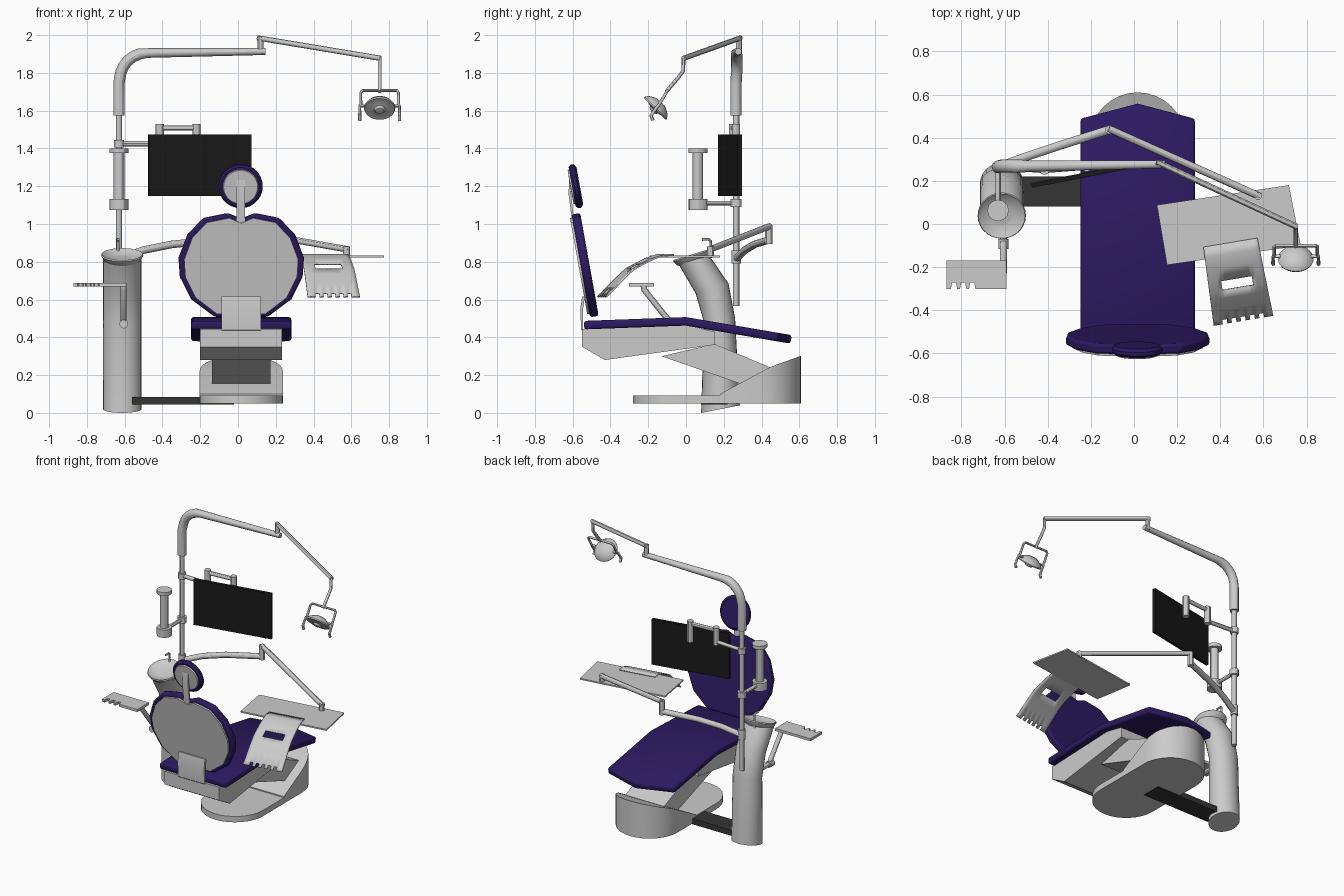
import bpy, bmesh
from math import sin, cos, pi, radians
from mathutils import Vector, Matrix

if "Cube" in bpy.data.objects:
    bpy.data.objects.remove(bpy.data.objects["Cube"])


def material(name, rgb):
    m = bpy.data.materials.new(name)
    m.diffuse_color = (*rgb, 1)
    m.use_nodes = True
    m.node_tree.nodes["Principled BSDF"].inputs["Base Color"].default_value = m.diffuse_color
    return m


BLUE = material("upholstery_blue", (0.025, 0.01, 0.12))
BLACK = material("matte_black", (0.01, 0.01, 0.01))
DARK = material("dark_grey", (0.035, 0.035, 0.035))


def finish(name, bm, mat=None, bevel=0, matrix=None, recalc=True):
    if recalc:
        bmesh.ops.recalc_face_normals(bm, faces=bm.faces)
    me = bpy.data.meshes.new(name)
    bm.to_mesh(me)
    bm.free()
    ob = bpy.data.objects.new(name, me)
    bpy.context.collection.objects.link(ob)
    if mat:
        me.materials.append(mat)
    if matrix:
        ob.matrix_world = matrix
    if bevel:
        b = ob.modifiers.new("bevel", 'BEVEL')
        b.width, b.segments = bevel, 2
    return ob


def prism(name, pts, axis, lo, hi, **kw):
    """Extrude a 2D outline along X, Y or Z."""
    put = {'X': lambda a, b, t: (t, a, b), 'Y': lambda a, b, t: (a, t, b), 'Z': lambda a, b, t: (a, b, t)}[axis]
    bm = bmesh.new()
    A = [bm.verts.new(put(a, b, lo)) for a, b in pts]
    B = [bm.verts.new(put(a, b, hi)) for a, b in pts]
    bm.faces.new(A)
    bm.faces.new(B)
    for i in range(len(pts)):
        j = (i + 1) % len(pts)
        bm.faces.new((A[i], A[j], B[j], B[i]))
    return finish(name, bm, **kw)


def tube(name, pts, r, radii=None):
    """Round bar along a path."""
    cu = bpy.data.curves.new(name, 'CURVE')
    cu.dimensions, cu.bevel_depth, cu.bevel_resolution, cu.use_fill_caps = '3D', r, 4, True
    sp = cu.splines.new('POLY')
    sp.points.add(len(pts) - 1)
    for i, p in enumerate(pts):
        sp.points[i].co = (*p, 1)
        sp.points[i].radius = radii[i] if radii else 1
    ob = bpy.data.objects.new(name, cu)
    bpy.context.collection.objects.link(ob)
    return ob


def lathe(name, prof, loc, tilt=0, **kw):
    """Revolve (radius, height) around Z, then tilt about X."""
    bm = bmesh.new()
    vs = [bm.verts.new((r, 0, z)) for r, z in prof]
    es = [bm.edges.new(p) for p in zip(vs, vs[1:])]
    bmesh.ops.spin(bm, geom=vs + es, axis=(0, 0, 1), cent=(0, 0, 0), steps=28, angle=2 * pi)
    bmesh.ops.remove_doubles(bm, verts=bm.verts, dist=1e-4)
    return finish(name, bm, matrix=Matrix.Translation(loc) @ Matrix.Rotation(radians(tilt), 4, 'X'), **kw)


def sheet(name, rows, thick, skip=(), **kw):
    """Grid surface with thickness below it; skip holds removed cells."""
    bm = bmesh.new()
    g = [[bm.verts.new(p) for p in row] for row in rows]
    for i in range(len(g) - 1):
        for j in range(len(g[0]) - 1):
            if (i, j) not in skip:
                bm.faces.new((g[i][j], g[i][j + 1], g[i + 1][j + 1], g[i + 1][j]))
    bevel = kw.pop("bevel", 0)
    ob = finish(name, bm, recalc=False, **kw)
    s = ob.modifiers.new("thickness", 'SOLIDIFY')
    s.thickness, s.offset = thick, -1
    if bevel:
        b = ob.modifiers.new("bevel", 'BEVEL')
        b.width, b.segments = bevel, 2
    return ob


CX = 0.017
# base plate and rear pedestal cover
R = 0.222
arc = [(CX + R * cos(a), R * sin(a)) for a in (pi * i / 16 for i in range(17))]
back = [(x, y + 0.388) for x, y in arc]
prism("base_plate", back + [(x, -0.058 - y) for x, y in reversed(arc)], 'Z', 0.05, 0.092)


def cover_z(y):
    return 0.1 + (y - 0.18) * 0.537 if y < 0.45 else 0.245 + (y - 0.45) * 0.357


bm = bmesh.new()
for x, y in back + [(CX - R, 0.18), (CX + R, 0.18)]:
    bm.verts.new((x, y, 0.09))
    bm.verts.new((x, y, cover_z(y)))
bmesh.ops.convex_hull(bm, input=bm.verts)
finish("pedestal_cover", bm)
prism("floor_link", [(-0.56, 0.08), (-0.02, 0.08), (-0.02, 0.22), (-0.56, 0.22)], 'Z', 0.045, 0.085, mat=DARK)

# lift arm and seat frame
prism("lift_arm", [(-0.13, 0.3), (0.15, 0.365), (0.46, 0.235), (0.3, 0.15)], 'X', CX - 0.155, CX + 0.155)
prism("seat_frame", [(-0.55, 0.445), (-0.55, 0.35), (-0.43, 0.28), (0.15, 0.36), (0.15, 0.43), (0, 0.465)],
      'X', CX - 0.217, CX + 0.217)

# seat cushion
W = 0.265
sheet("seat_cushion", [[(CX - W, y, z), (CX, y + d, z - d * 0.165), (CX + W, y, z)] for y, z, d in
                       ((-0.54, 0.487, 0), (0, 0.507, 0), (0.49, 0.423, 0.07))],
      0.045, mat=BLUE, bevel=0.012)

# backrest, tilted back
TILT = 10.2
tilted = Matrix.Translation((CX, -0.485, 0.505)) @ Matrix.Rotation(radians(TILT), 4, 'X')
half = [(0.07, 0.56), (0.2, 0.534), (0.285, 0.445), (0.332, 0.32), (0.325, 0.22), (0.265, 0.1), (0.14, 0.005)]
outline = [(0, 0.53)] + half + [(-x, z) for x, z in reversed(half)]
prism("backrest_cushion", outline, 'Y', -0.022, 0.024, mat=BLUE, bevel=0.012, matrix=tilted)
prism("backrest_shell", [(x * 0.91, 0.28 + (z - 0.28) * 0.93) for x, z in outline], 'Y', -0.034, -0.02, matrix=tilted)
prism("backrest_bracket", [(-0.545, 0.43), (-0.555, 0.44), (-0.56, 0.55), (-0.55, 0.615), (-0.535, 0.615), (-0.545, 0.55)],
      'X', CX - 0.105, CX + 0.105)

# headrest
head = Vector((CX - 0.003, -0.583, 1.2))
lathe("headrest_cushion", [(0, -0.021), (0.1, -0.021), (0.117, -0.008), (0.117, 0.008), (0.105, 0.02), (0, 0.02)],
      head, 90 + TILT, mat=BLUE)
lathe("headrest_shell", [(0, 0.018), (0.095, 0.018), (0.09, 0.028), (0, 0.03)], head, 90 + TILT)
prism("headrest_bar", [(-0.61, 1.25), (-0.618, 1.24), (-0.622, 1.16), (-0.598, 0.97), (-0.588, 0.97), (-0.608, 1.16)],
      'X', CX - 0.025, CX + 0.02)

# water unit column: rings given by their front and rear (y, z) points
UX = -0.613
bm = bmesh.new()
rings = []
for (y0, z0), (y1, z1) in [((0.08, 0), (0.285, 0.04)), ((0.095, 0.48), (0.26, 0.5)),
                           ((0.052, 0.63), (0.225, 0.685)), ((-0.038, 0.785), (0.122, 0.835))]:
    ring = []
    for i in range(24):
        c, s = cos(i * pi / 12), sin(i * pi / 12)
        ring.append(bm.verts.new((UX + 0.102 * s, (y0 + y1 + c * (y1 - y0)) / 2, (z0 + z1 + c * (z1 - z0)) / 2)))
    rings.append(ring)
for a, b in zip(rings, rings[1:]):
    for i in range(24):
        bm.faces.new((a[i - 1], a[i], b[i], b[i - 1]))
bm.faces.new(rings[0])
bm.faces.new(rings[-1])
finish("unit_column", bm)
lathe("rinse_bowl", [(0, -0.03), (0.06, -0.03), (0.098, -0.005), (0.112, 0.02), (0.108, 0.027), (0.095, 0.018),
                     (0.055, 0.004), (0.045, 0.003), (0, 0.003)], (UX, 0.045, 0.815), 17)
tube("bowl_faucet", [(-0.635, 0.13, 0.82), (-0.635, 0.13, 0.91), (-0.635, 0.12, 0.92), (-0.635, 0.085, 0.918)], 0.007)

# assistant instrument holder
teeth = []
for i in range(3):
    x = -0.735 - i * 0.042
    teeth += [(x, -0.302), (x - 0.006, -0.272), (x - 0.024, -0.272), (x - 0.03, -0.302)]
prism("assistant_holder", [(-0.87, -0.17), (-0.59, -0.17), (-0.59, -0.302)] + teeth + [(-0.87, -0.302)], 'Z', 0.67, 0.688)
tube("assistant_arm", [(-0.605, 0.1, 0.47), (-0.605, -0.08, 0.47), (-0.605, -0.1, 0.5), (-0.605, -0.22, 0.65),
                       (-0.605, -0.225, 0.675)], 0.016)
tube("assistant_arm_pivot", [(-0.605, -0.07, 0.47), (-0.605, -0.115, 0.47)], 0.023)

# main pole and overhead light arm
PX, PY = -0.63, 0.265
tube("pole", [(PX, PY, 0.565), (PX, PY, 1.6)], 0.017)
bend = [(-0.485 - 0.14 * cos(a), 0.268, 1.765 + 0.14 * sin(a)) for a in (pi / 12 * i for i in range(1, 7))]
tube("overhead_arm", [(PX, PY, 1.575), (PX, PY, 1.75)] + bend + [(0.145, 0.277, 1.913)], 0.03,
     [1] * 7 + [0.85, 0.6])
tube("light_joint", [(0.118, 0.28, 1.9), (0.118, 0.28, 1.992)], 0.016)
tube("light_arm", [(0.105, 0.288, 1.985), (0.755, -0.013, 1.877)], 0.014)
tube("light_drop", [(0.75, -0.012, 1.885), (0.75, -0.015, 1.81), (0.75, -0.045, 1.77), (0.75, -0.105, 1.7)], 0.01)

# operating light
lathe("light_head", [(0, -0.035), (0.035, -0.032), (0.07, -0.012), (0.083, 0.008), (0.08, 0.016), (0.055, 0.014),
                     (0.03, 0.02), (0.022, 0.032), (0, 0.036)], (0.75, -0.155, 1.62), 135)
tube("light_yoke", [(0.65, -0.15, 1.62), (0.65, -0.105, 1.695), (0.66, -0.1, 1.707), (0.84, -0.1, 1.707),
                    (0.85, -0.105, 1.695), (0.85, -0.15, 1.62)], 0.008)
for s, side in ((-1, "left"), (1, "right")):
    tube("light_handle_" + side, [(0.75 + s * 0.07, -0.15, 1.625), (0.75 + s * 0.105, -0.15, 1.625),
                                  (0.75 + s * 0.105, -0.185, 1.575), (0.75 + s * 0.105, -0.175, 1.548)], 0.009)

# monitor and its bracket
turn = Matrix.Translation((-0.202, 0.232, 1.312)) @ Matrix.Rotation(radians(11), 4, 'Z')
prism("monitor", [(-0.277, -0.163), (0.277, -0.163), (0.277, 0.163), (-0.277, 0.163)], 'Y', -0.011, 0.011,
      mat=BLACK, matrix=turn)
tube("monitor_collar", [(PX, PY, 1.405), (PX, PY, 1.445)], 0.027)
tube("monitor_arm", [(PX, PY, 1.425), (-0.415, 0.25, 1.425)], 0.014)
tube("monitor_link", [(-0.415, 0.25, 1.508), (-0.22, 0.265, 1.508)], 0.014)
for name, x, y, z in (("outer", -0.415, 0.25, 1.405), ("inner", -0.22, 0.265, 1.38)):
    tube("monitor_pivot_" + name, [(x, y, z), (x, y, 1.53)], 0.022)

# cup filler on the pole
FY = 0.063
for name, z0, z1, r in (("tube", 1.1, 1.39, 0.028), ("bottom", 1.075, 1.132, 0.05), ("top", 1.375, 1.4, 0.05)):
    tube("filler_" + name, [(PX, FY, z0), (PX, FY, z1)], r)
tube("filler_arm", [(PX, FY, 1.11), (PX, PY, 1.11)], 0.013)
tube("filler_collar", [(PX, PY, 1.09), (PX, PY, 1.132)], 0.03)

# delivery arm
tube("delivery_collar", [(PX, PY, 0.79), (PX, PY, 0.86)], 0.025)
tube("delivery_lower_arm", [(PX, PY, 0.815), (-0.5, 0.312, 0.862), (-0.35, 0.362, 0.892), (-0.115, 0.437, 0.915)], 0.02)
tube("delivery_elbow", [(-0.115, 0.437, 0.895), (-0.115, 0.437, 0.995)], 0.02)
tube("delivery_upper_arm", [(-0.118, 0.442, 0.988), (0.585, 0.127, 0.865)], 0.017)
tube("delivery_pivot", [(0.575, 0.13, 0.825), (0.575, 0.13, 0.88)], 0.018)

# delivery tray
prism("delivery_tray", [(0.106, 0.088), (0.718, 0.18), (0.773, -0.1), (0.153, -0.19)], 'Z', 0.822, 0.832)

# curved instrument rest with slot and notched edge
prof = [(-0.318, 0.618), (-0.298, 0.635), (-0.25, 0.685), (-0.2, 0.735), (-0.165, 0.765), (-0.12, 0.79), (-0.06, 0.82),
        (0, 0.84), (0.05, 0.842)]
cols = [-0.14 + 0.28 * j / 13 for j in range(14)]
gaps = {(0, j) for j in (2, 4, 6, 8, 10)} | {(4, j) for j in range(3, 10)}
sheet("instrument_rest", [[(u * (1 - 0.25 * (y + 0.318) * (y > -0.3)), y, z) for u in cols] for y, z in prof], 0.008,
      skip=gaps, matrix=Matrix.Translation((0.455, -0.135, 0)) @ Matrix.Rotation(radians(9.5), 4, 'Z'))

# turn bars into meshes and shade everything, keeping edges sharp
bpy.ops.object.select_all(action='DESELECT')
curves = [o for o in bpy.context.scene.objects if o.type == 'CURVE']
for o in curves:
    o.select_set(True)
bpy.context.view_layer.objects.active = curves[0]
bpy.ops.object.convert(target='MESH')
for o in bpy.context.scene.objects:
    o.select_set(True)
bpy.context.view_layer.objects.active = bpy.data.objects["pole"]
bpy.ops.object.shade_smooth_by_angle(angle=radians(30))
